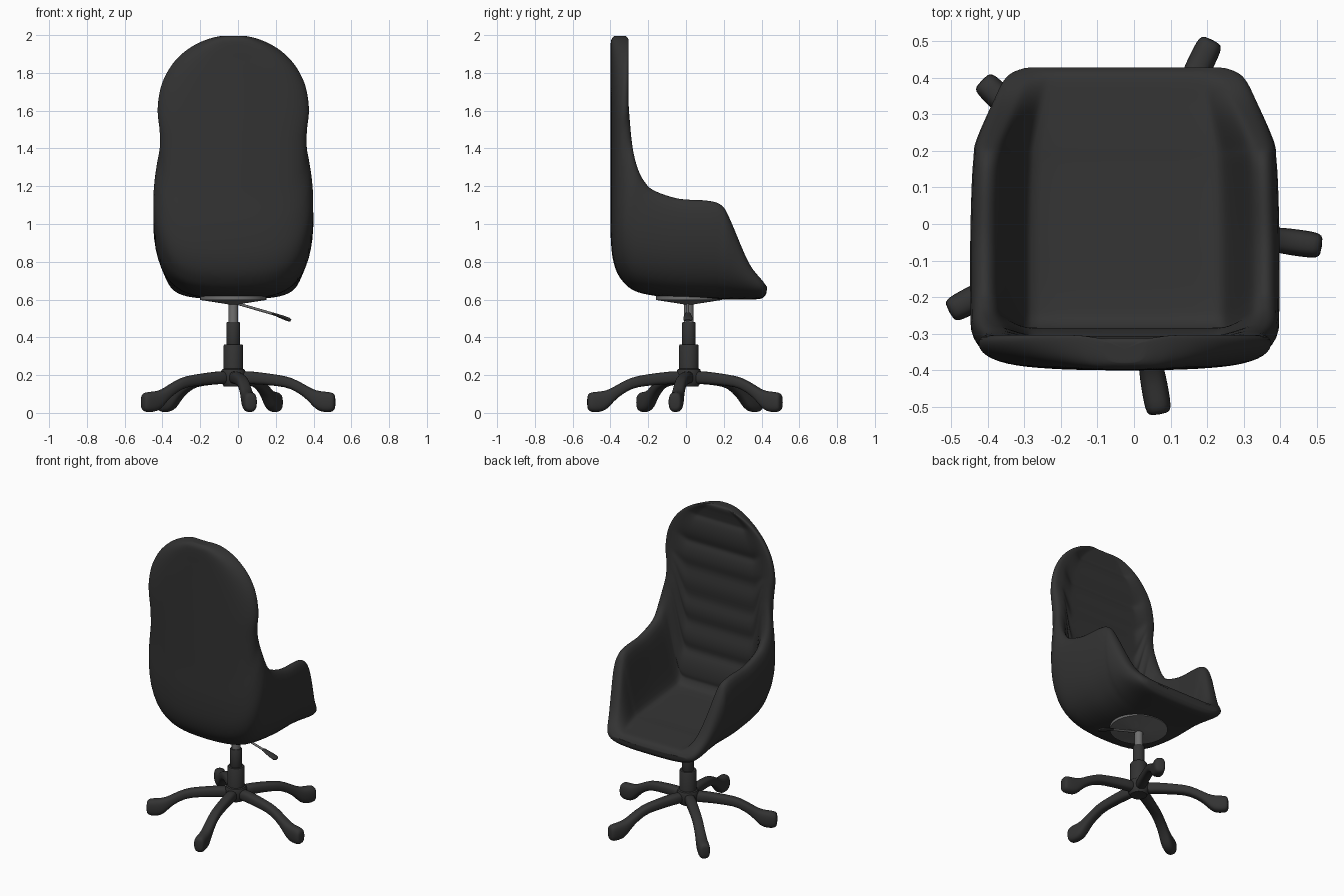
import bpy, bmesh, math
from mathutils import Vector

if "Cube" in bpy.data.objects:
    bpy.data.objects.remove(bpy.data.objects["Cube"])

CX, CY = -0.025, 0.015   # centre of the swivel axis


def material(name, v):
    m = bpy.data.materials.new(name)
    m.diffuse_color = (v, v, v, 1)
    m.use_nodes = True
    m.node_tree.nodes["Principled BSDF"].inputs["Base Color"].default_value = m.diffuse_color
    return m


BLACK = material("black upholstery", 0.033)
GREY = material("grey metal", 0.16)


def loft(name, rings, mat, subsurf=0, angle=180):
    """Skin closed rings of equal length and cap both ends."""
    bm = bmesh.new()
    rows = [[bm.verts.new(p) for p in ring] for ring in rings]
    n = len(rows[0])
    for a, b in zip(rows, rows[1:]):
        for i in range(n):
            j = (i + 1) % n
            bm.faces.new((a[i], a[j], b[j], b[i]))
    bm.faces.new(rows[0])
    bm.faces.new(rows[-1])
    bmesh.ops.recalc_face_normals(bm, faces=bm.faces)
    me = bpy.data.meshes.new(name)
    bm.to_mesh(me)
    bm.free()
    ob = bpy.data.objects.new(name, me)
    bpy.context.collection.objects.link(ob)
    me.materials.append(mat)
    bpy.context.view_layer.objects.active = ob
    ob.select_set(True)
    bpy.ops.object.shade_smooth_by_angle(angle=math.radians(angle))
    ob.select_set(False)
    if subsurf:
        s = ob.modifiers.new("smooth", 'SUBSURF')
        s.levels = s.render_levels = subsurf
    return ob


def circle(n):
    return [(math.cos(2 * math.pi * i / n), math.sin(2 * math.pi * i / n)) for i in range(n)]


def lathe(name, profile, mat, n=32):
    """Turn a (radius, z) profile around the swivel axis."""
    loft(name, [[(CX + r * c, CY + r * s, z) for c, s in circle(n)] for r, z in profile], mat, angle=35)


def rod(name, p, q, radii, mat, wide=1):
    """Bar from p to q with radii given as (fraction, radius)."""
    p, q = Vector(p), Vector(q)
    u = Vector((0, 1, 0))
    v = (q - p).normalized().cross(u)
    loft(name, [[p.lerp(q, f) + r * (c * u * wide + s * v) for c, s in circle(16)] for f, r in radii],
         mat, angle=50)


def catmull(a, b, c, d, t):
    return [0.5 * (2 * q + (r - p) * t + (2 * p - 5 * q + 4 * r - s) * t * t
                   + (3 * q - p - 3 * r + s) * t ** 3) for p, q, r, s in zip(a, b, c, d)]


# Shell stations from the front lip along the seat to the lower back:
# outer y,z | inner floor y,z | rim y,z | half width
S = [
    (.425, .63, .43, .66, .43, .665, .27),
    (.40, .605, .405, .69, .405, .70, .325),
    (.33, .60, .33, .70, .33, .80, .365),
    (.22, .60, .22, .71, .23, 1.035, .41),
    (.17, .60, .17, .712, .185, 1.105, .417),
    (.10, .60, .10, .717, .11, 1.128, .422),
    (-.05, .605, -.05, .73, -.04, 1.138, .426),
    (-.25, .635, -.21, .745, -.17, 1.182, .426),
    (-.34, .70, -.27, .765, -.22, 1.23, .425),
    (-.385, .80, -.30, .83, -.252, 1.29, .423),
    (-.40, .95, -.32, .95, -.275, 1.37, .41),
    (-.40, 1.15, -.333, 1.13, -.289, 1.46, .392),
    (-.40, 1.35, -.338, 1.33, -.297, 1.55, .392),
]
# the rounded upper back follows a semicircle
for deg in (0, 18, 34, 48, 60, 70, 77, 82):
    c, s = math.cos(math.radians(deg)), math.sin(math.radians(deg))
    z = 1.6 + .4 * s
    rim = -.303 - .03 * s ** 40
    S.append((-.40 + .03 * s ** 40, z - .06 * c * c, min(-.34 + .035 * s ** 4, rim), z - .03 * c * c,
              rim, z + .03 * c * c, .403 * c))

# Half cross-section: (x / half width, blend towards the rim)
OUTER = [(0, 0), (.3, .01), (.5, .035), (.66, .085), (.8, .17), (.91, .32), (.97, .49),
         (1, .7), (.99, .9), (.95, .98), (.9, 1)]
INNER = [(.84, .965), (.8, .85), (.74, .5), (.67, .15), (.63, .03), (.58, 0), (.3, 0), (0, 0)]

rings = []
STEPS = 5
for k in range(len(S) - 1):
    a, b, c, d = S[max(k - 1, 0)], S[k], S[k + 1], S[min(k + 2, len(S) - 1)]
    for t in range(STEPS + (k == len(S) - 2)):
        sy, sz, fy, fz, ry, rz, w = catmull(a, b, c, d, t / STEPS)
        # padded horizontal ribs on the inside of the back
        if .80 < fz < 1.88 and fy < -.25:
            fy += .024 * abs(math.sin(math.pi * (fz - .80) / .18)) ** .6
        half = [(x * w, sy + (ry - sy) * u, sz + (rz - sz) * u) for x, u in OUTER]
        half += [(x * w, fy + (ry - fy) * u, fz + (rz - fz) * u) for x, u in INNER]
        left = [(-x, y, z) for x, y, z in reversed(half[1:-1])]
        rings.append([(x + CX, y, z) for x, y, z in half + left])
loft("seat_shell", rings, BLACK, subsurf=1)

# Under-seat plate and telescopic column
lathe("seat_plate", [(.03, .575), (.06, .58), (.175, .598), (.175, .625)], GREY, 48)
lathe("gas_cylinder", [(.026, .46), (.026, .60)], GREY)
lathe("upper_sleeve", [(.033, .34), (.036, .345), (.036, .475), (.033, .48)], BLACK)
lathe("lower_sleeve", [(.052, .20), (.052, .355), (.048, .362)], BLACK)
lathe("base_hub", [(.05, .14), (.062, .16), (.066, .215), (.06, .23), (.05, .235)], BLACK)

# Height lever with a flat handle
rod("lever_rod", (CX, .01, .585), (.20, .01, .52), [(0, .007), (1, .007)], GREY)
rod("lever_handle", (.18, .01, .527), (.28, .01, .49),
    [(0, .006), (.15, .007), (.6, .010), (.9, .010), (1, .006)], BLACK, wide=2.4)

# Five star-base legs with rounded feet: (radius out, z, half width, half height)
LEG = [(.02, .185, .034, .036), (.10, .188, .033, .034), (.24, .172, .031, .03),
       (.31, .16, .031, .03), (.39, .112, .032, .034), (.425, .08, .035, .046),
       (.46, .06, .037, .055), (.51, .057, .037, .055), (.535, .057, .034, .05),
       (.545, .057, .024, .034)]
for leg in range(5):
    ang = math.radians(-8 + 72 * leg)
    ca, sa = math.cos(ang), math.sin(ang)
    rings = []
    for r, z, hw, hh in LEG:
        ring = []
        for c, s in circle(16):
            o = math.copysign(abs(c) ** .75, c) * hw
            h = math.copysign(abs(s) ** .75, s) * hh
            ring.append((CX + r * ca - o * sa, CY + r * sa + o * ca, z + h))
        rings.append(ring)
    loft(f"base_leg_{leg + 1}", rings, BLACK, subsurf=1)
